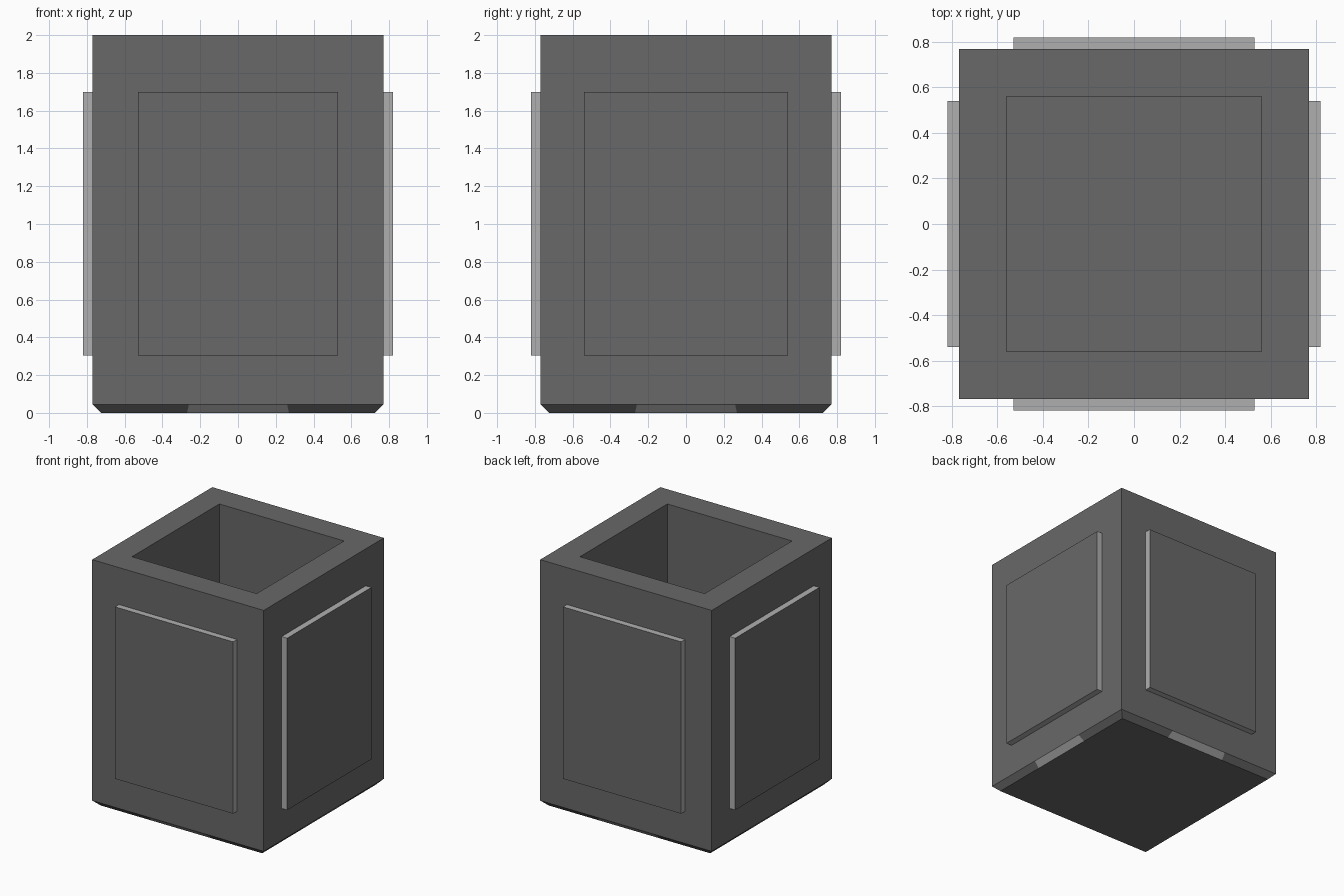
import bpy, bmesh
from math import pi
from mathutils import Matrix, Vector

if "Cube" in bpy.data.objects:
    bpy.data.objects.remove(bpy.data.objects["Cube"])

HALF, OPEN, HEIGHT, FLOOR = 0.77, 0.56, 2.0, 0.2
FOOT, CHAMFER = 0.725, 0.045


def material(name, v):
    m = bpy.data.materials.new(name)
    m.diffuse_color = (v, v, v, 1)
    m.use_nodes = True
    m.node_tree.nodes["Principled BSDF"].inputs["Base Color"].default_value = m.diffuse_color
    return m


dark = material("dark_stone", 0.14)
light = material("light_stone", 0.43)


def finish(bm, name):
    bmesh.ops.recalc_face_normals(bm, faces=bm.faces)
    mesh = bpy.data.meshes.new(name)
    bm.to_mesh(mesh)
    bm.free()
    mesh.materials.append(dark)
    mesh.materials.append(light)
    obj = bpy.data.objects.new(name, mesh)
    bpy.context.collection.objects.link(obj)
    return obj


def ring(bm, half, z, split=None):
    """Square loop; split adds two extra points along each side."""
    xs = [-half] if split is None else [-half, -split, split]
    return [bm.verts.new(Matrix.Rotation(i * pi / 2, 3, 'Z') @ Vector((x, -half, z)))
            for i in range(4) for x in xs]


def bridge(bm, a, b):
    """Join two square loops with one flat face per side."""
    na, nb = len(a) // 4, len(b) // 4
    for i in range(4):
        low = [a[(i * na + k) % len(a)] for k in range(na + 1)]
        high = [b[(i * nb + k) % len(b)] for k in range(nb + 1)]
        bm.faces.new(low + high[::-1])


# Hollow square body with chamfered foot
bm = bmesh.new()
foot = ring(bm, FOOT, 0, 0.27)
base = ring(bm, HALF, CHAMFER, 0.26)
rim = ring(bm, HALF, HEIGHT)
lip = ring(bm, OPEN, HEIGHT)
well = ring(bm, OPEN, FLOOR)
bm.faces.new(foot[::-1])
for i in range(12):
    j = (i + 1) % 12
    f = bm.faces.new((foot[i], foot[j], base[j], base[i]))
    f.material_index = int(i % 3 == 1)   # light patch mid-chamfer
bridge(bm, base, rim)
bridge(bm, rim, lip)
bridge(bm, lip, well)
bm.faces.new(well)
finish(bm, "planter_body")

# Raised panels: dark face, light edges
for i, side in enumerate(("front", "right", "back", "left")):
    half = 0.53 if i % 2 == 0 else 0.54
    bm = bmesh.new()
    bmesh.ops.create_cube(bm, size=1)
    bm.normal_update()
    for f in bm.faces:
        f.material_index = int(abs(f.normal.y) < 0.5)
    bmesh.ops.scale(bm, vec=(2 * half, 0.07, 1.395), verts=bm.verts)
    bmesh.ops.translate(bm, vec=(0, -0.785, 1.0025), verts=bm.verts)
    bmesh.ops.rotate(bm, matrix=Matrix.Rotation(i * pi / 2, 3, 'Z'), verts=bm.verts)
    finish(bm, side + "_panel")
